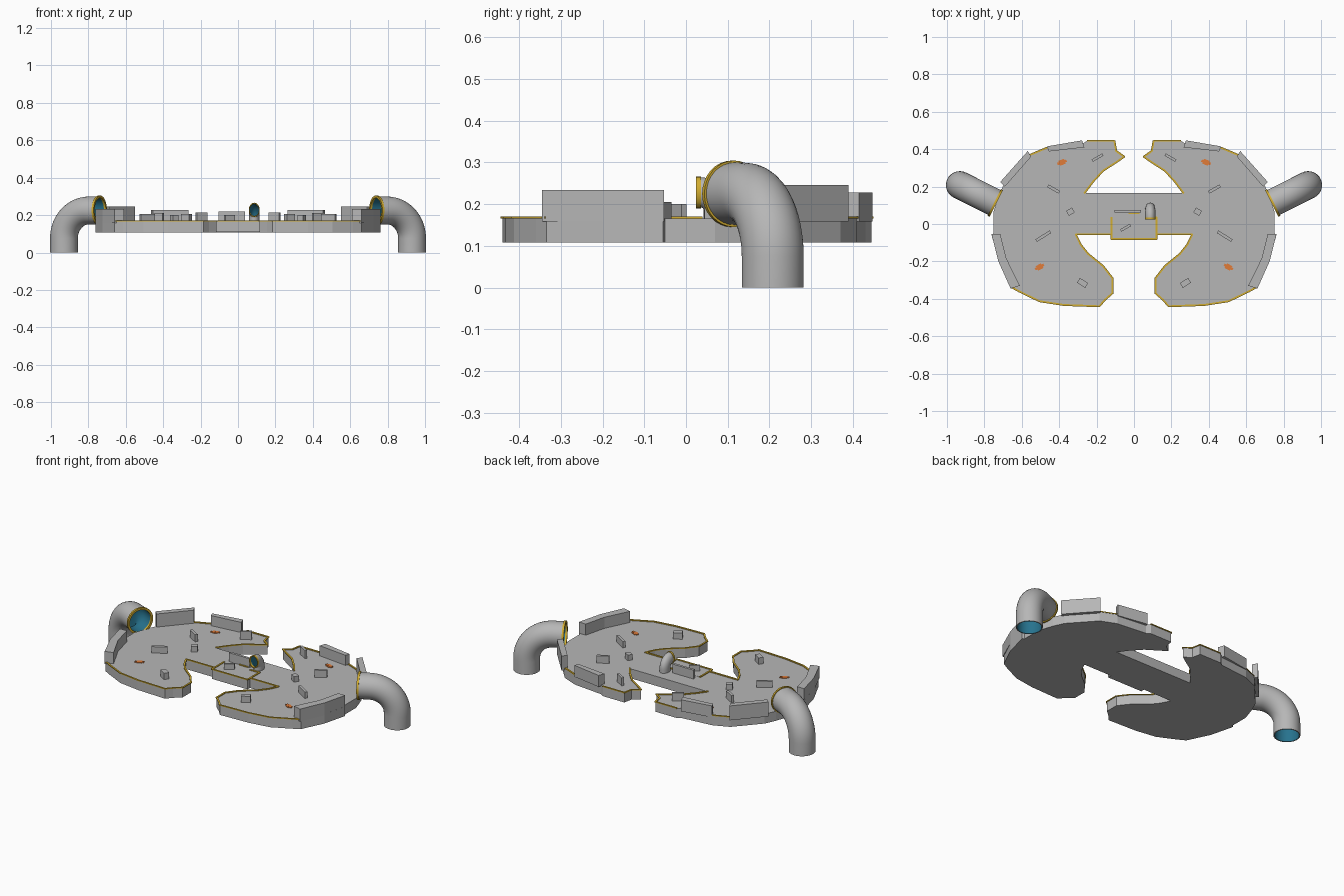
import bpy, bmesh, math
from mathutils import Vector

if "Cube" in bpy.data.objects:
    bpy.data.objects.remove(bpy.data.objects["Cube"])

def material(name, rgb):
    m = bpy.data.materials.new(name)
    m.diffuse_color = (*rgb, 1)
    m.use_nodes = True
    m.node_tree.nodes["Principled BSDF"].inputs["Base Color"].default_value = m.diffuse_color
    return m

GREY = material("concrete grey", (0.47, 0.47, 0.47))
YELLOW = material("trim yellow", (0.65, 0.42, 0.03))
BLUE = material("pipe interior blue", (0.02, 0.17, 0.27))
ORANGE = material("marker orange", (0.75, 0.2, 0.04))
BASE, TOP = 0.108, 0.166

def finish(name, bm, mats):
    bmesh.ops.recalc_face_normals(bm, faces=bm.faces)
    me = bpy.data.meshes.new(name)
    bm.to_mesh(me)
    bm.free()
    for m in mats:
        me.materials.append(m)
    ob = bpy.data.objects.new(name, me)
    bpy.context.collection.objects.link(ob)
    return ob

def prism(name, pts, z0, z1, mat):
    bm = bmesh.new()
    face = bm.faces.new([bm.verts.new((x, y, z0)) for x, y in pts])
    ext = bmesh.ops.extrude_face_region(bm, geom=[face])
    for v in ext["geom"]:
        if isinstance(v, bmesh.types.BMVert):
            v.co.z = z1
    return finish(name, bm, [mat])

def flip(pts):
    return [(-x, y) for x, y in pts]

def both(name, pts, z0, z1, mat):
    prism("right_" + name, pts, z0, z1, mat)
    prism("left_" + name, flip(pts), z0, z1, mat)

def rect(x, y, w, d, deg):
    c, s = math.cos(math.radians(deg)), math.sin(math.radians(deg))
    return [(x + a * w / 2 * c - b * d / 2 * s, y + a * w / 2 * s + b * d / 2 * c)
            for a, b in ((-1, -1), (1, -1), (1, 1), (-1, 1))]

def trim(name, pts):
    """Thin raised ribbon along an edge path."""
    bm = bmesh.new()
    for (x0, y0), (x1, y1) in zip(pts, pts[1:]):
        a, b = Vector((x0, y0, TOP)), Vector((x1, y1, TOP))
        d = (b - a).normalized()
        n = Vector((-d.y, d.x, 0)) * 0.005
        a, b = a - d * 0.002, b + d * 0.002
        f = bm.faces.new([bm.verts.new(p) for p in (a - n, b - n, b + n, a + n)])
        ext = bmesh.ops.extrude_face_region(bm, geom=[f])
        for v in ext["geom"]:
            if isinstance(v, bmesh.types.BMVert):
                v.co.z += 0.005
    return finish(name, bm, [YELLOW])

def pipe(name, foot, direction, z0, z1, bend, reach, r, squash=1, sides=32):
    """Hollow elbow rising from its foot and turning level, with a collar at the mouth."""
    d = Vector((*direction, 0)).normalized()
    up, side = Vector((0, 0, 1)), Vector((-d.y, d.x, 0))
    foot = Vector((*foot, 0))
    path = [(foot + up * z0, 0)]
    for i in range(13):
        a = math.pi / 2 * i / 12
        path.append((foot + d * bend * (1 - math.cos(a)) + up * (z1 - bend + bend * math.sin(a)), a))
    path.append((foot + d * reach + up * z1, math.pi / 2))

    def tube(bm, stations):
        loops = []
        for p, a, rad in stations:
            n = d * math.cos(a) - up * math.sin(a)
            loops.append([bm.verts.new(p + n * rad * math.cos(t) + side * rad * squash * math.sin(t))
                          for t in (2 * math.pi * k / sides for k in range(sides))])
        out = []
        for i, l in enumerate(loops):
            m = loops[(i + 1) % len(loops)]
            out.append([bm.faces.new((l[k], l[(k + 1) % sides], m[(k + 1) % sides], m[k]))
                        for k in range(sides)])
        return out

    bm = bmesh.new()
    n = len(path)
    bands = tube(bm, [(p, a, r) for p, a in path] + [(p, a, r * 0.92) for p, a in reversed(path)])
    for band in bands[n:2 * n - 1]:
        for f in band:
            f.material_index = 1
    objs = [finish(name, bm, [GREY, BLUE])]
    # collar ring round the mouth
    end = path[-1][0]
    bm = bmesh.new()
    h = math.pi / 2
    tube(bm, [(end - d * 0.006, h, r * 1.07), (end + d * 0.006, h, r * 1.07),
              (end + d * 0.006, h, r * 0.9), (end - d * 0.006, h, r * 0.9)])
    objs.append(finish(name + "_collar", bm, [YELLOW]))
    for ob in objs:
        bpy.ops.object.select_all(action='DESELECT')
        ob.select_set(True)
        bpy.context.view_layer.objects.active = ob
        bpy.ops.object.shade_smooth_by_angle(angle=math.radians(35))

# platform: upper inlet, outer rim, lower inlet of the right half
upper = [(.265, .165), (.22, .225), (.165, .285), (.095, .33), (.052, .36), (.095, .39), (.105, .445), (.25, .445)]
rim = [(.275, .43), (.465, .41), (.56, .37), (.69, .225), (.72, .16), (.75, .07), (.75, -.05),
       (.762, -.055), (.725, -.2), (.66, -.335)]
lower = [(.615, -.36), (.505, -.413), (.375, -.433), (.185, -.44), (.155, -.405), (.115, -.37),
         (.115, -.29), (.165, -.225), (.245, -.16), (.285, -.11), (.312, -.055)]
half = upper + rim + lower
prism("platform", half + flip(half)[::-1], BASE, TOP, GREY)

# yellow edge trim
for label, f in (("right", lambda p: p), ("left", flip)):
    trim(label + "_upper_trim", f(upper))
    trim(label + "_corner_trim", f([(.465, .408), (.555, .37)]))
    trim(label + "_lower_trim", f(rim[-1:] + lower + [(.12, -.055)]))

# perimeter walls
both("back_wall", [(.265, .41), (.278, .447), (.465, .415), (.455, .388)], BASE + .05, .228, GREY)
both("corner_wall", [(.55, .36), (.568, .39), (.715, .225), (.69, .2)], BASE + .05, .246, GREY)
both("side_wall", [(.715, -.053), (.762, -.053), (.725, -.2), (.66, -.345), (.61, -.33), (.682, -.185)],
     BASE + .05, .234, GREY)

# low cover blocks: x, y, width, depth, angle, top
for i, (x, y, w, d, a, z) in enumerate([
        (.195, .355, .065, .014, -30, .215), (.43, .187, .07, .016, 30, .21),
        (.34, .066, .036, .03, -30, .2), (.485, -.065, .09, .016, -32, .205),
        (.275, -.315, .052, .03, 32, .205)]):
    both(f"cover_block_{i + 1}", rect(x, y, w, d, a), TOP - .005, z, GREY)

# orange floor markers, two offset plates each
for i, (x, y, a) in enumerate([(.385, .33, -20), (.505, -.23, -28)]):
    both(f"floor_marker_{i + 1}", rect(x, y, .052, .013, a), TOP - .002, TOP + .004, ORANGE)
    both(f"floor_marker_{i + 1}_bar", rect(x, y, .032, .028, a), TOP - .002, TOP + .003, ORANGE)

# centre pad, its trim and blocks
prism("centre_pad", [(-.12, -.08), (.12, -.08), (.12, .035), (-.12, .035)], BASE + .001, TOP + .001, GREY)
trim("pad_trim", [(-.12, .035), (-.12, -.08), (.12, -.08), (.12, .035), (.06, .035)])
prism("centre_wall", rect(-.033, .068, .14, .015, 0), TOP - .005, .22, GREY)
prism("centre_wall_marker", rect(0, .057, .06, .006, 0), TOP - .002, TOP + .005, YELLOW)
prism("centre_block", rect(-.045, -.02, .06, .014, 30), TOP - .005, .2, GREY)

# pipes
for label, s in (("right", 1), ("left", -1)):
    pipe(label + "_pipe", (s * .931, .208), (-s * .893, -.45), 0, .225, .15, .212, .0745)
pipe("centre_pipe", (.087, .078), (0, -1), TOP - .02, .228, .042, .048, .036, .76, 20)
